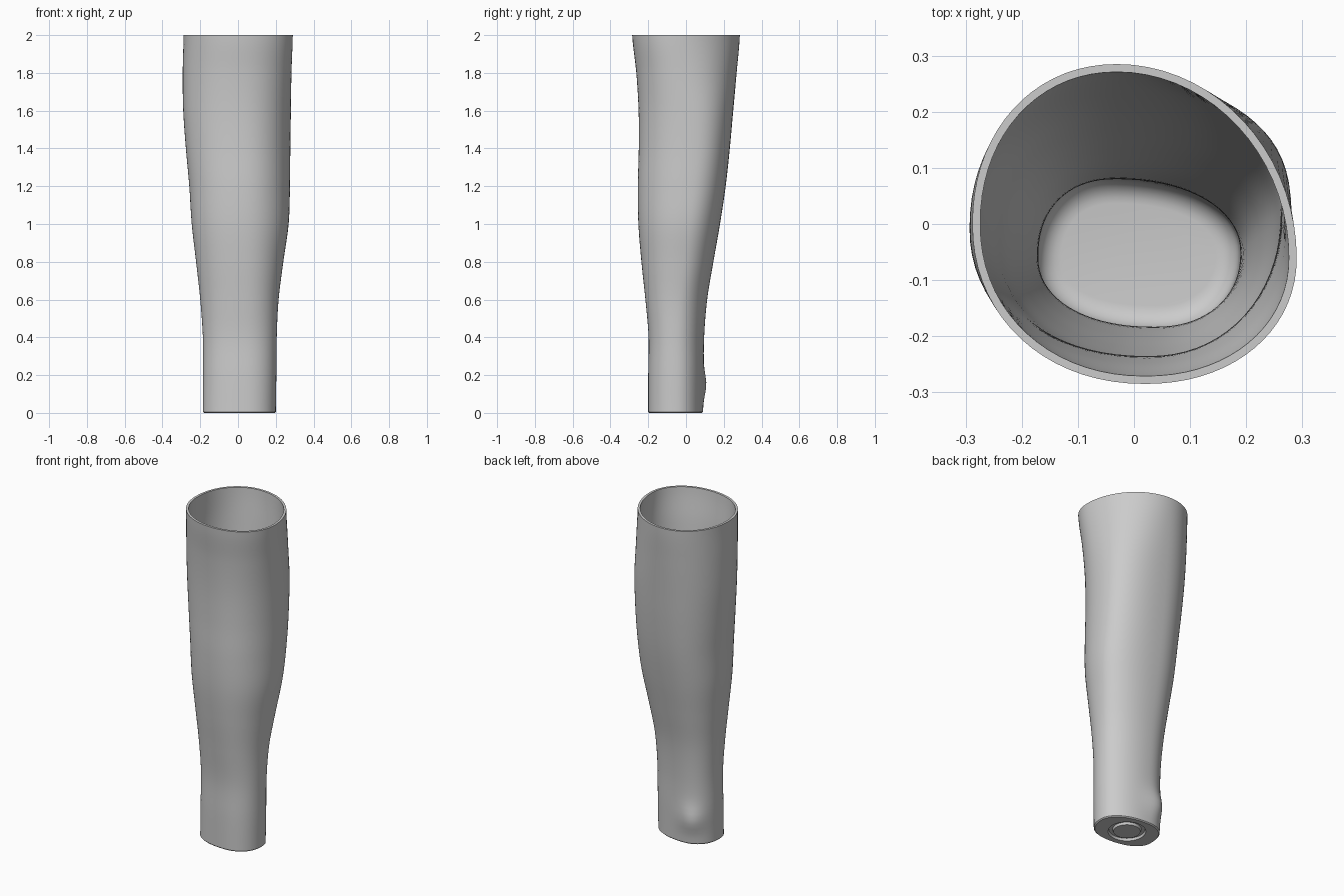
import bpy
import bmesh
from math import cos, sin, pi, exp
from mathutils import Vector

if "Cube" in bpy.data.objects:
    bpy.data.objects.remove(bpy.data.objects["Cube"], do_unlink=True)

WALL = 0.014
FLOOR = 0.03
QUARTER_STEPS = 18
RING_COUNT = 64

# Stations: height, left x, right x, front y, back y, widest-right y, back right fullness
STATIONS = [
    (0.0, -0.185, 0.20, -0.20, 0.09, -0.05, 2.1),
    (0.2, -0.185, 0.203, -0.20, 0.093, -0.05, 2.1),
    (0.4, -0.186, 0.205, -0.198, 0.096, -0.05, 2.1),
    (0.6, -0.20, 0.215, -0.215, 0.112, -0.04, 2.1),
    (0.8, -0.222, 0.24, -0.236, 0.145, -0.02, 2.2),
    (1.0, -0.245, 0.268, -0.252, 0.18, 0.0, 2.3),
    (1.2, -0.258, 0.275, -0.255, 0.21, 0.02, 2.4),
    (1.4, -0.276, 0.277, -0.25, 0.232, 0.03, 2.45),
    (1.6, -0.29, 0.28, -0.251, 0.25, 0.02, 2.4),
    (1.8, -0.293, 0.283, -0.263, 0.268, -0.02, 2.2),
    (2.0, -0.288, 0.29, -0.285, 0.285, -0.06, 1.98),
]


def station_at(z):
    """Smooth interpolation between neighbouring stations."""
    last = len(STATIONS) - 1
    pos = min(max(z / 2 * last, 0), last)
    i = min(int(pos), last - 1)
    t = pos - i
    a, b, c, d = (STATIONS[min(max(k, 0), last)] for k in range(i - 1, i + 3))
    return [q + t / 2 * (r - p + t * (2 * p - 5 * q + 4 * r - s + t * (3 * (q - r) + s - p)))
            for p, q, r, s in zip(a, b, c, d)]


def section(z, inset=0.0):
    """Lopsided oval made of four quarter superellipses."""
    _, left, right, front, back, right_y, fullness = station_at(z)
    left, right = left + inset, right - inset
    front, back = front + inset, back - inset
    h = z / 2
    left_y = -0.07 + 0.07 * h
    back_x, front_x = -0.03, 0.04 - 0.02 * h
    quarters = [
        (back_x, right_y, right, back, fullness),
        (back_x, left_y, left, back, 2.3 - 0.2 * h),
        (front_x, left_y, left, front, 2.2 - 0.1 * h),
        (front_x, right_y, right, front, 2.2 - 0.1 * h),
    ]
    points = []
    for q, (cx, cy, ex, ey, n) in enumerate(quarters):
        for k in range(QUARTER_STEPS):
            angle = (q + k / QUARTER_STEPS) * pi / 2
            x = cx + abs(ex - cx) * abs(cos(angle)) ** (2 / n) * (1 if ex > cx else -1)
            y = cy + abs(ey - cy) * abs(sin(angle)) ** (2 / n) * (1 if ey > cy else -1)
            # Small rounded bump low on the back
            d2 = (x + 0.085) ** 2 + (y - 0.08) ** 2 + (z - 0.15) ** 2
            push = 0.024 * exp(-d2 / 0.006)
            points.append(Vector((x - push * 0.6, y + push * 0.8, z)))
    return points


def circle(radius, z):
    total = 4 * QUARTER_STEPS
    return [Vector((0.005 + radius * cos(2 * pi * k / total),
                    -0.055 + radius * sin(2 * pi * k / total), z)) for k in range(total)]


def at_height(points, z):
    return [Vector((p.x, p.y, z)) for p in points]


def make_shell(name, loops, material):
    """Bridge a sequence of loops and cap both ends."""
    bm = bmesh.new()
    rings = [[bm.verts.new(p) for p in loop] for loop in loops]
    for low, high in zip(rings, rings[1:]):
        for k in range(len(low)):
            j = (k + 1) % len(low)
            bm.faces.new((low[k], low[j], high[j], high[k]))
    bm.faces.new(list(reversed(rings[0])))
    bm.faces.new(rings[-1])
    bmesh.ops.recalc_face_normals(bm, faces=bm.faces[:])
    mesh = bpy.data.meshes.new(name)
    bm.to_mesh(mesh)
    bm.free()
    mesh.materials.append(material)
    obj = bpy.data.objects.new(name, mesh)
    bpy.context.collection.objects.link(obj)
    bpy.ops.object.select_all(action="DESELECT")
    obj.select_set(True)
    bpy.context.view_layer.objects.active = obj
    bpy.ops.object.shade_smooth_by_angle(angle=pi / 6)
    return obj


grey = bpy.data.materials.new("plain grey")
grey.use_nodes = True
colour = (0.6, 0.6, 0.6, 1)
grey.diffuse_color = colour
grey.node_tree.nodes["Principled BSDF"].inputs["Base Color"].default_value = colour

# Underside: flat base with a circular groove around a central disc
loops = [circle(0.075, 0), circle(0.08, 0.014), circle(0.1, 0.014), circle(0.105, 0)]
loops.append(at_height(section(0, 0.006), 0))

# Outer wall
heights = [0.006 + (2 - 0.006) * i / RING_COUNT for i in range(RING_COUNT + 1)]
loops += [section(z) for z in heights]

# Inner wall, down to a rounded floor
fillet = 0.04
loops += [section(z, WALL) for z in reversed(heights) if z > FLOOR + fillet + 0.01]
for i in range(7):
    a = i / 6 * pi / 2
    z = FLOOR + fillet * (1 - sin(a))
    loops.append(section(z, WALL + fillet * (1 - cos(a))))

make_shell("hollow_sleeve", loops, grey)
